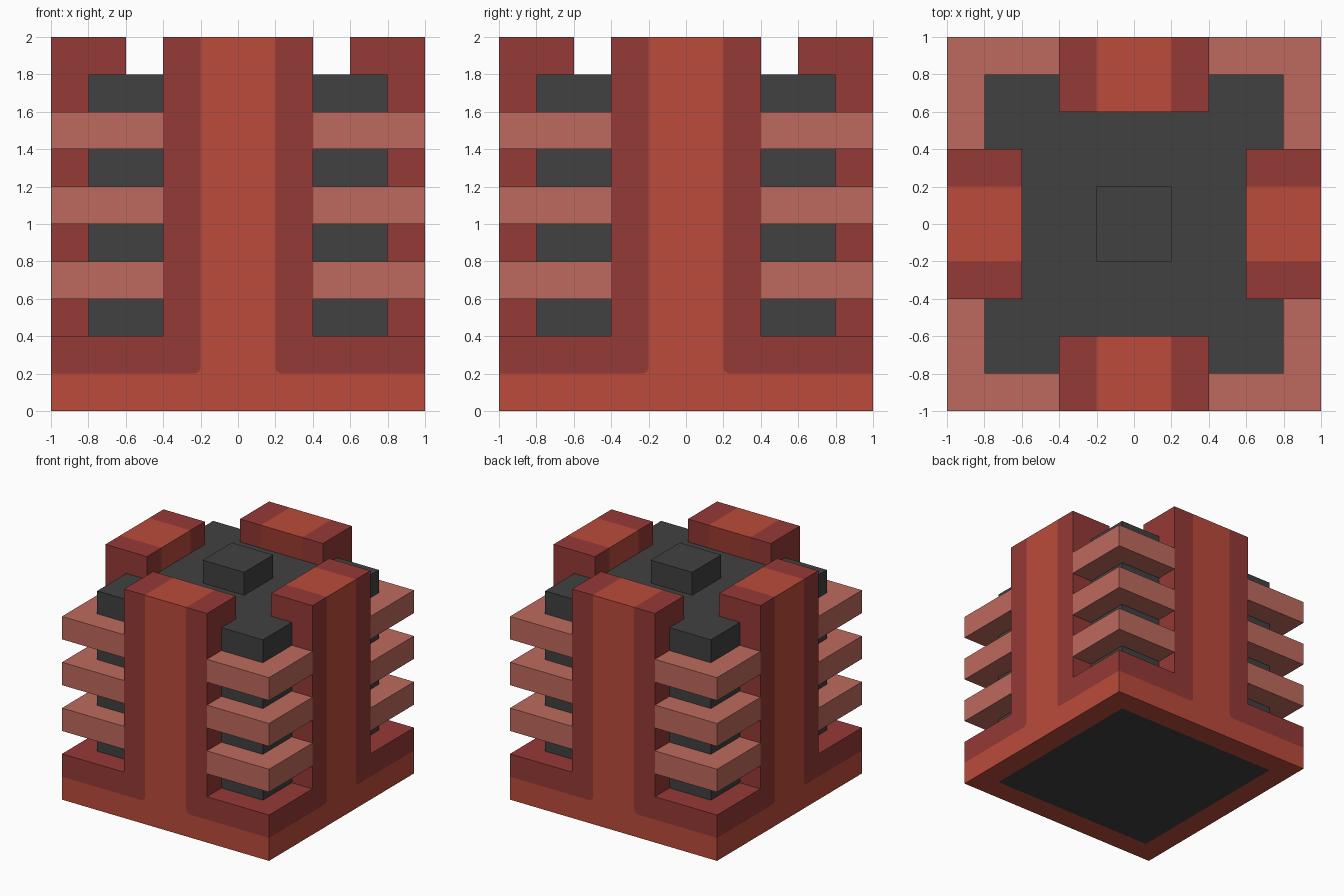
import bpy, bmesh, math

if "Cube" in bpy.data.objects:
    bpy.data.objects.remove(bpy.data.objects["Cube"], do_unlink=True)


def linear(c):
    c /= 255
    return c / 12.92 if c <= 0.04045 else ((c + 0.055) / 1.055) ** 2.4


def material(name, rgb):
    m = bpy.data.materials.new(name)
    m.use_nodes = True
    col = tuple(linear(c) for c in rgb) + (1.0,)
    m.diffuse_color = col
    m.node_tree.nodes["Principled BSDF"].inputs["Base Color"].default_value = col
    return m


BRIGHT = material("bright red", (187, 75, 59))
DARK = material("dark red", (149, 58, 54))
SALMON = material("salmon", (190, 106, 93))
GREY = material("charcoal", (65, 65, 65))


def finish(bm, name, mat, angle=0.0):
    bmesh.ops.recalc_face_normals(bm, faces=bm.faces)
    mesh = bpy.data.meshes.new(name)
    bm.to_mesh(mesh)
    bm.free()
    mesh.materials.append(mat)
    ob = bpy.data.objects.new(name, mesh)
    ob.rotation_euler.z = angle
    bpy.context.collection.objects.link(ob)
    return ob


def box(name, lo, hi, mat, angle=0.0):
    bm = bmesh.new()
    bmesh.ops.create_cube(bm, size=1)
    for v in bm.verts:
        v.co = [lo[i] + (v.co[i] + 0.5) * (hi[i] - lo[i]) for i in range(3)]
    return finish(bm, name, mat, angle)


def wall(name, profile, mat, angle):
    """Extrude an x-z profile inward; its outer ends are mitred at the corners."""
    bm = bmesh.new()
    front = [bm.verts.new((x, -1, z)) for x, z in profile]
    back = [bm.verts.new((x * 0.8, -0.8, z) if abs(x) == 1 else (x, -0.6, z))
            for x, z in profile]
    bm.faces.new(front)
    # The back is hidden inside the core
    bm.faces.new(back[::-1])
    n = len(profile)
    for i in range(n):
        j = (i + 1) % n
        bm.faces.new((front[i], front[j], back[j], back[i]))
    return finish(bm, name, mat, angle)


# Small rounded corner where the stripe meets the plinth band
R = 0.035
fillet = [(0.2 + R - R * math.sin(a), 0.2 + R - R * math.cos(a))
          for a in (math.radians(90 * i / 5) for i in range(6))]


def mirrored(points):
    return [(-x, z) for x, z in reversed(points)]


# Bright inverted T: plinth band and central pillar stripe
half = [(1, 0), (1, 0.2)] + fillet + [(0.2, 2)]
stripe = half + mirrored(half)
# Dark L: upper plinth and pillar edge
edge = [(1, 0.2), (1, 0.4), (0.4, 0.4), (0.4, 2), (0.2, 2)] + fillet[::-1]

sides = ["front", "left", "back", "right"]
corners = ["front_left", "back_left", "back_right", "front_right"]
for k in range(4):
    turn = k * math.pi / 2
    wall(sides[k] + "_stripe_and_plinth", stripe, BRIGHT, turn)
    wall(sides[k] + "_pillar_edge_a", edge, DARK, turn)
    wall(sides[k] + "_pillar_edge_b", mirrored(edge), DARK, turn)
    # Three stacked fins wrap each corner
    for n in range(3):
        z = 0.6 + 0.4 * n
        box(f"{corners[k]}_fin_{n + 1}", (0.4, -1, z), (1, -0.4, z + 0.2), SALMON, turn)

# Core block and the knob on top
box("core", (-0.8, -0.8, 0), (0.8, 0.8, 1.8), GREY)
box("top_knob", (-0.2, -0.2, 1.8), (0.2, 0.2, 2), GREY)
